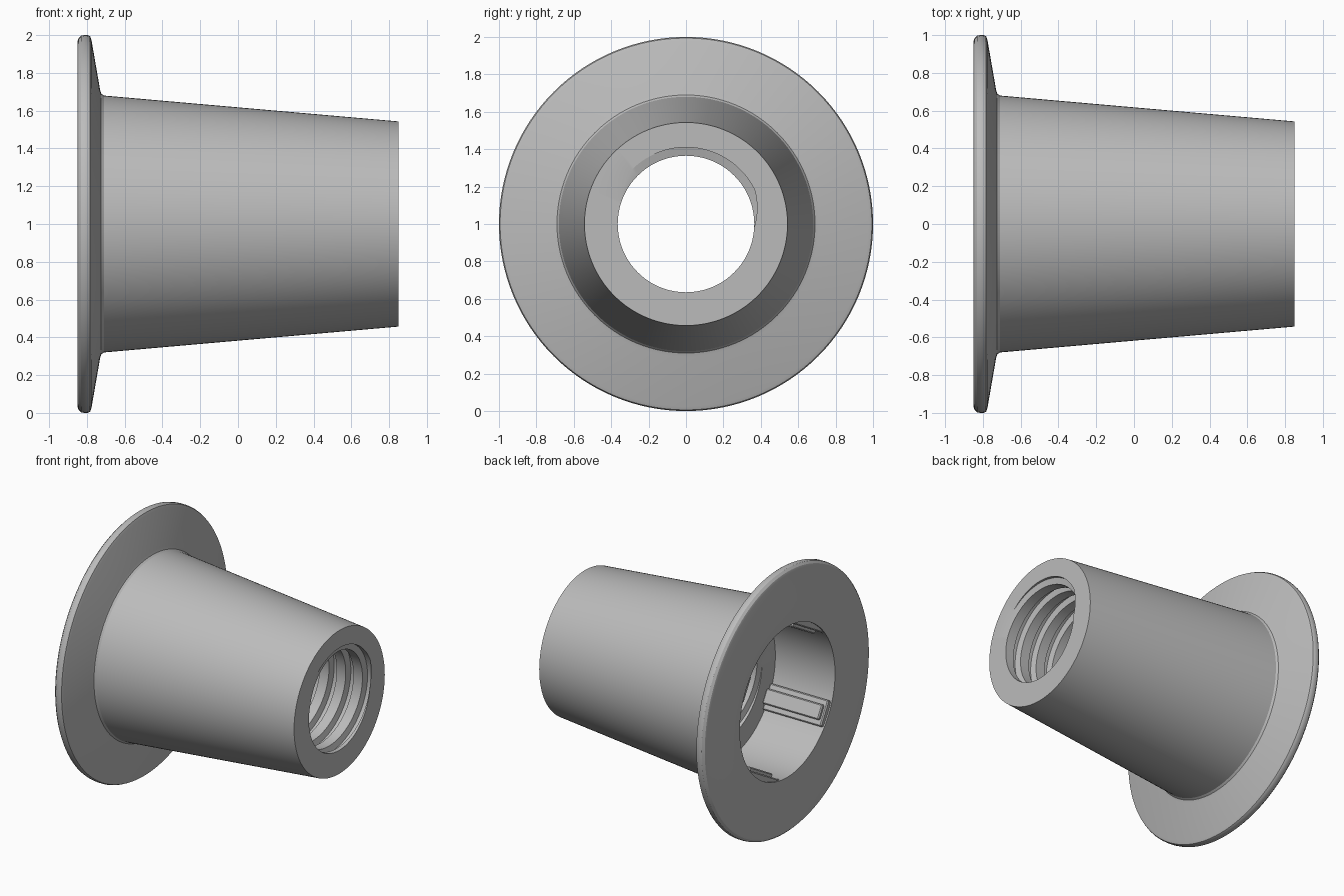
import bpy, bmesh
from math import cos, sin, pi, radians, floor
from mathutils import Matrix, Vector

old = bpy.data.objects.get("Cube")
if old:
    bpy.data.objects.remove(old)

grey = bpy.data.materials.new("matte_grey")
grey.use_nodes = True
grey.diffuse_color = (0.5, 0.5, 0.5, 1)
grey.node_tree.nodes["Principled BSDF"].inputs["Base Color"].default_value = (0.5, 0.5, 0.5, 1)

SEGMENTS = 128
END, SHELF = 0.85, -0.35          # thread runs between these x positions
PITCH, CREST, ROOT = 0.14, 0.365, 0.41
# one thread turn: (fraction of pitch, radius)
TURN = [(0, CREST), (0.54, CREST), (0.62, ROOT), (0.92, ROOT), (1, CREST)]
PHASE = END - 0.77 * PITCH - PITCH * 80 / 360


def finish(name, bm):
    bmesh.ops.recalc_face_normals(bm, faces=bm.faces)
    mesh = bpy.data.meshes.new(name)
    bm.to_mesh(mesh)
    bm.free()
    mesh.materials.append(grey)
    obj = bpy.data.objects.new(name, mesh)
    bpy.context.collection.objects.link(obj)
    bpy.ops.object.select_all(action="DESELECT")
    obj.select_set(True)
    bpy.context.view_layer.objects.active = obj
    bpy.ops.object.shade_smooth_by_angle(angle=radians(28))
    return obj


def thread_radius(x, angle):
    t = ((x - PHASE) / PITCH - angle / (2 * pi)) % 1
    for (a, ra), (b, rb) in zip(TURN, TURN[1:]):
        if t <= b:
            return ra + (rb - ra) * (t - a) / (b - a)


def thread_column(angle):
    points = []
    first = floor((SHELF - PHASE) / PITCH) - 2
    last = floor((END - PHASE) / PITCH) + 2
    for turn in range(last, first, -1):
        for part, radius in reversed(TURN[:-1]):
            x = PHASE + PITCH * (turn + part + angle / (2 * pi))
            if SHELF < x < END:
                points.append((x, radius))
            else:
                x = min(max(x, SHELF), END)
                points.append((x, thread_radius(x, angle)))
    return points


# Sleeve: cup wall, flange, tapered outside, then the threaded bore
profile = [(SHELF, 0.57), (-0.85, 0.57), (-0.85, 0.965), (-0.845, 0.982), (-0.83, 0.997),
           (-0.815, 1), (-0.795, 1), (-0.783, 0.994), (-0.776, 0.975),
           (-0.73, 0.71), (-0.724, 0.69), (-0.71, 0.68), (END, 0.543)]
bm = bmesh.new()
columns = []
for s in range(SEGMENTS + 1):
    angle = 2 * pi * s / SEGMENTS
    columns.append([bm.verts.new((x, r * cos(angle), 1 + r * sin(angle)))
                    for x, r in profile + thread_column(angle)])
for a, b in zip(columns, columns[1:]):
    for i in range(len(a)):
        j = (i + 1) % len(a)
        bm.faces.new((a[i], a[j], b[j], b[i]))
bmesh.ops.remove_doubles(bm, verts=bm.verts, dist=0.0002)
finish("flanged_sleeve", bm)


# Keys along the cup wall, each a base bar with a raised strip
def key(name, degrees, bars):
    bm = bmesh.new()
    for x0, x1, inner, outer, width in bars:
        centre = Vector(((x0 + x1) / 2, (inner + outer) / 2, 0))
        size = Matrix.Diagonal((x1 - x0, outer - inner, width, 1))
        bar = bmesh.ops.create_cube(bm, size=1, matrix=Matrix.Translation(centre) @ size)
        edges = {e for v in bar["verts"] for e in v.link_edges}
        bmesh.ops.bevel(bm, geom=list(edges), offset=0.008, segments=1, affect="EDGES")
    turn = Matrix.Translation((0, 0, 1)) @ Matrix.Rotation(radians(degrees), 4, "X")
    bmesh.ops.transform(bm, matrix=turn, verts=bm.verts)
    finish(name, bm)


narrow = [(-0.84, SHELF, 0.53, 0.6, 0.19), (-0.82, SHELF, 0.505, 0.55, 0.11)]
wide = [(-0.84, SHELF, 0.525, 0.58, 0.46), (-0.81, SHELF, 0.5, 0.55, 0.32)]
for side, degrees in (("left", 30), ("right", 210)):
    key("narrow_key_" + side, degrees, narrow)
for side, degrees in (("upper", 120), ("lower", 300)):
    key("wide_key_" + side, degrees, wide)
